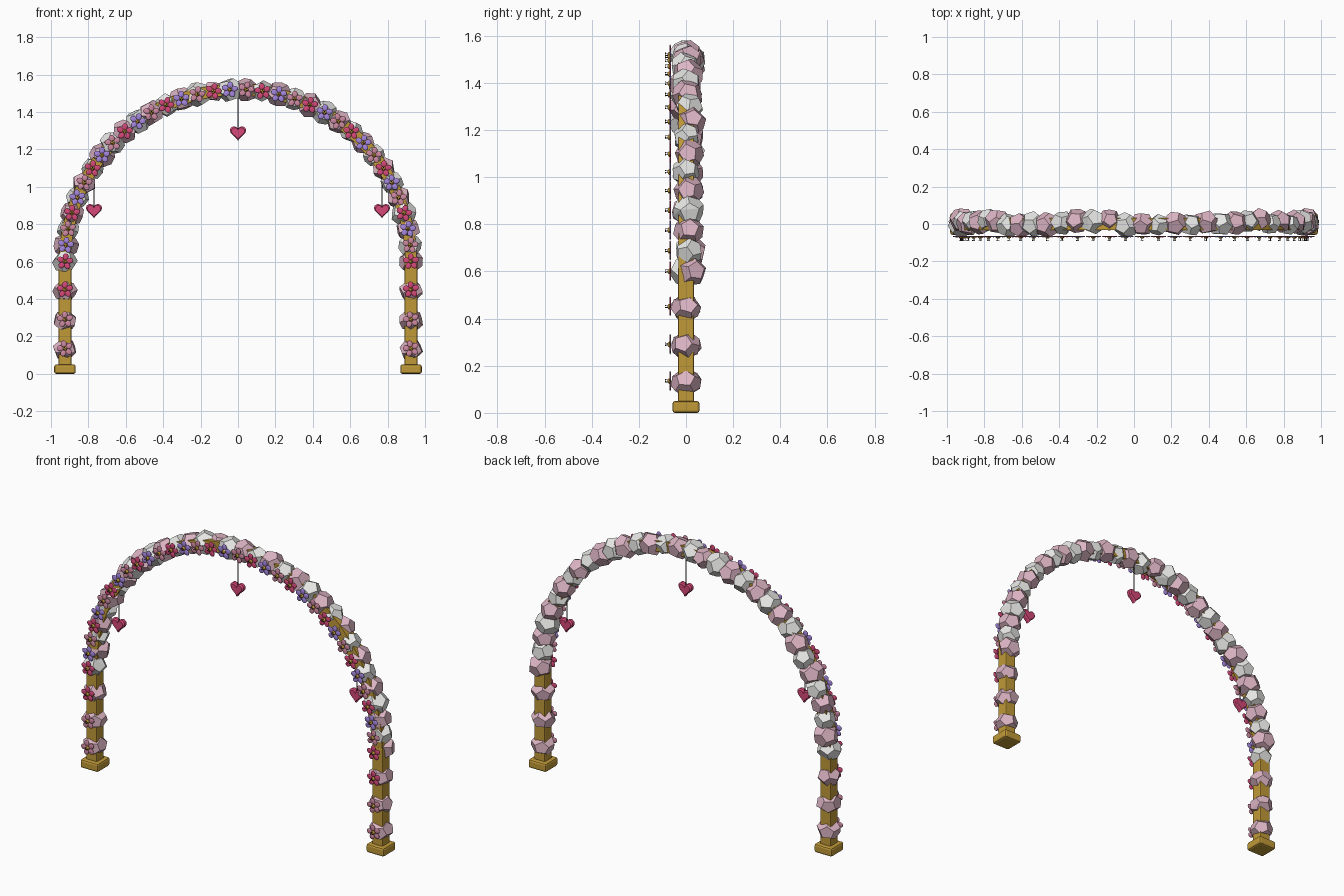
import bpy, bmesh, math, random
from mathutils import Matrix, Vector, Euler

if "Cube" in bpy.data.objects:
    bpy.data.objects.remove(bpy.data.objects["Cube"])

random.seed(11)


def material(name, rgb):
    m = bpy.data.materials.new(name)
    m.diffuse_color = (*rgb, 1)
    m.use_nodes = True
    m.node_tree.nodes["Principled BSDF"].inputs["Base Color"].default_value = m.diffuse_color
    return m


GOLD = material("gold", (0.53, 0.32, 0.04))
BLUSH = material("blush pink", (0.72, 0.46, 0.55))
WHITE = material("soft white", (0.80, 0.80, 0.79))
ROSE = material("deep rose", (0.66, 0.065, 0.19))
VIOLET = material("violet", (0.38, 0.24, 0.74))
MID = material("dusty pink", (0.62, 0.25, 0.36))
DARK = material("dark string", (0.06, 0.03, 0.04))

LEG_X, SPRING_Z, RISE, COUNT = 0.925, 0.60, 0.92, 34


def arch_point(t):
    """Point on the half ellipse, t = 0 (left) to 1 (right)."""
    a = math.pi * t
    return Vector((-LEG_X * math.cos(a), 0, SPRING_Z + RISE * math.sin(a)))


def finish(bm, name, mats, smooth=False):
    me = bpy.data.meshes.new(name)
    bmesh.ops.recalc_face_normals(bm, faces=bm.faces)
    for f in bm.faces:
        f.smooth = smooth
    bm.to_mesh(me)
    bm.free()
    for m in mats:
        me.materials.append(m)
    ob = bpy.data.objects.new(name, me)
    bpy.context.collection.objects.link(ob)
    return ob


def box(name, size, loc, bevel):
    bm = bmesh.new()
    bmesh.ops.create_cube(bm, size=1, matrix=Matrix.LocRotScale(loc, None, size))
    bmesh.ops.bevel(bm, geom=bm.edges[:], offset=bevel, segments=2,
                    affect='EDGES', profile=0.5)
    return finish(bm, name, [GOLD])


def blossom_blob(name, loc, size, mat):
    """Faceted puff: dodecahedron as the dual of an icosphere, lightly jittered."""
    ico = bmesh.new()
    bmesh.ops.create_icosphere(ico, subdivisions=1, radius=1)
    pts = [f.calc_center_median().normalized() for f in ico.faces]
    ico.free()
    rot = Euler([random.uniform(0, 6.28) for _ in range(3)]).to_matrix()
    bm = bmesh.new()
    for p in pts:
        q = rot @ p * random.uniform(0.96, 1.06)
        bm.verts.new(Vector(loc) + Vector([q[k] * size[k] for k in range(3)]))
    bmesh.ops.convex_hull(bm, input=bm.verts[:])
    bmesh.ops.dissolve_limit(bm, angle_limit=math.radians(12),
                             verts=bm.verts[:], edges=bm.edges[:])
    return finish(bm, name, [mat])


def flower(name, loc, mat):
    """Five flat petals, a gold centre and fine stamens, facing -y."""
    bm = bmesh.new()
    base = Matrix.Translation(loc) @ Matrix.Rotation(random.uniform(-0.3, 0.3), 4, 'Y')
    for k in range(5):
        turn = base @ Matrix.Rotation(math.tau * k / 5, 4, 'Y')
        bmesh.ops.create_uvsphere(
            bm, u_segments=10, v_segments=6, radius=1,
            matrix=turn @ Matrix.LocRotScale((0, 0, 0.026), None, (0.016, 0.004, 0.018)))
    petals = len(bm.faces)
    bmesh.ops.create_uvsphere(
        bm, u_segments=10, v_segments=6, radius=1,
        matrix=base @ Matrix.LocRotScale((0, -0.004, 0), None, (0.012, 0.007, 0.012)))
    centre = len(bm.faces)
    for k in range(3):
        spot = base @ Matrix.Rotation(math.tau * k / 3, 4, 'Y')
        bmesh.ops.create_cone(
            bm, cap_ends=True, segments=5, radius1=0.0012, radius2=0.0012, depth=0.02,
            matrix=spot @ Matrix.Translation((0, -0.010, 0.006)) @ Matrix.Rotation(math.pi / 2, 4, 'X'))
        bmesh.ops.create_icosphere(bm, subdivisions=1, radius=0.0032,
                                   matrix=spot @ Matrix.Translation((0, -0.020, 0.006)))
    for n, f in enumerate(bm.faces):
        f.material_index = 0 if n < petals else 1 if n < centre else 2
    return finish(bm, name, [mat, GOLD, DARK], True)


def heart(name, x, z, top):
    """Extruded heart outline with rounded rim, hung on a thin string."""
    bm = bmesh.new()
    ring = []
    for k in range(28):
        a = math.tau * k / 28
        hx = 16 * math.sin(a) ** 3
        hz = (13 * math.cos(a) - 5 * math.cos(2 * a) - 2 * math.cos(3 * a) - math.cos(4 * a))
        ring.append((hx * 0.0027, hz * 0.0027 + 0.006))
    loops = [[bm.verts.new((x + u * s, y, z + w * s)) for u, w in ring]
             for y, s in ((-0.016, 0.82), (-0.009, 1), (0.009, 1), (0.016, 0.82))]
    for lo, hi in zip(loops, loops[1:]):
        for k in range(28):
            j = (k + 1) % 28
            bm.faces.new((lo[k], lo[j], hi[j], hi[k]))
    bm.faces.new(loops[0])
    bm.faces.new(loops[-1])
    finish(bm, name, [ROSE])
    bm = bmesh.new()
    low = z + 0.02
    bmesh.ops.create_cone(bm, cap_ends=True, segments=6, radius1=0.0025, radius2=0.0025,
                          depth=top - low, matrix=Matrix.Translation((x, 0, (top + low) / 2)))
    finish(bm, name + "_string", [DARK])


# Arch beam: square section swept along the half ellipse
bm = bmesh.new()
rings = []
STEPS, H = 48, 0.031
for i in range(STEPS + 1):
    a = math.pi * i / STEPS
    p = arch_point(i / STEPS)
    n = Vector((-RISE * math.cos(a), 0, LEG_X * math.sin(a))).normalized()
    rings.append([bm.verts.new(p + n * u * H + Vector((0, v * H, 0)))
                  for u, v in ((-1, -1), (1, -1), (1, 1), (-1, 1))])
for lo, hi in zip(rings, rings[1:]):
    for k in range(4):
        bm.faces.new((lo[k], lo[(k + 1) % 4], hi[(k + 1) % 4], hi[k]))
bm.faces.new(rings[0])
bm.faces.new(rings[-1])
finish(bm, "arch_beam", [GOLD])

# Legs, feet and the three puffs with flowers on each leg
for side, sx in (("left", -1), ("right", 1)):
    x = sx * LEG_X
    box(side + "_leg", (0.068, 0.066, 0.60), (x, 0, 0.32), 0.006)
    box(side + "_foot", (0.115, 0.115, 0.05), (x, 0, 0.025), 0.011)
    for k, (z, mat) in enumerate(((0.135, MID), (0.29, MID), (0.45, ROSE))):
        blossom_blob(f"{side}_leg_puff_{k}", (x, 0, z - 0.005), (0.066, 0.066, 0.058), BLUSH)
        flower(f"{side}_leg_flower_{k}", (x, -0.067, z), mat)

# Garland of alternating puffs with flowers in front
for i in range(COUNT):
    p = arch_point(i / (COUNT - 1))
    r = random.uniform(0.06, 0.072)
    off = Vector((0, random.uniform(-0.008, 0.024), 0))
    blossom_blob(f"garland_puff_{i}", p + off, (r, r * 0.96, r * 0.95), BLUSH if i % 2 else WHITE)
    flower(f"garland_flower_{i}", p + Vector((0, -0.067, 0)), (ROSE, VIOLET, MID)[i % 3])

# Hanging hearts
heart("centre_heart", 0, 1.285, 1.50)
heart("left_heart", -0.77, 0.87, 1.10)
heart("right_heart", 0.77, 0.87, 1.10)
